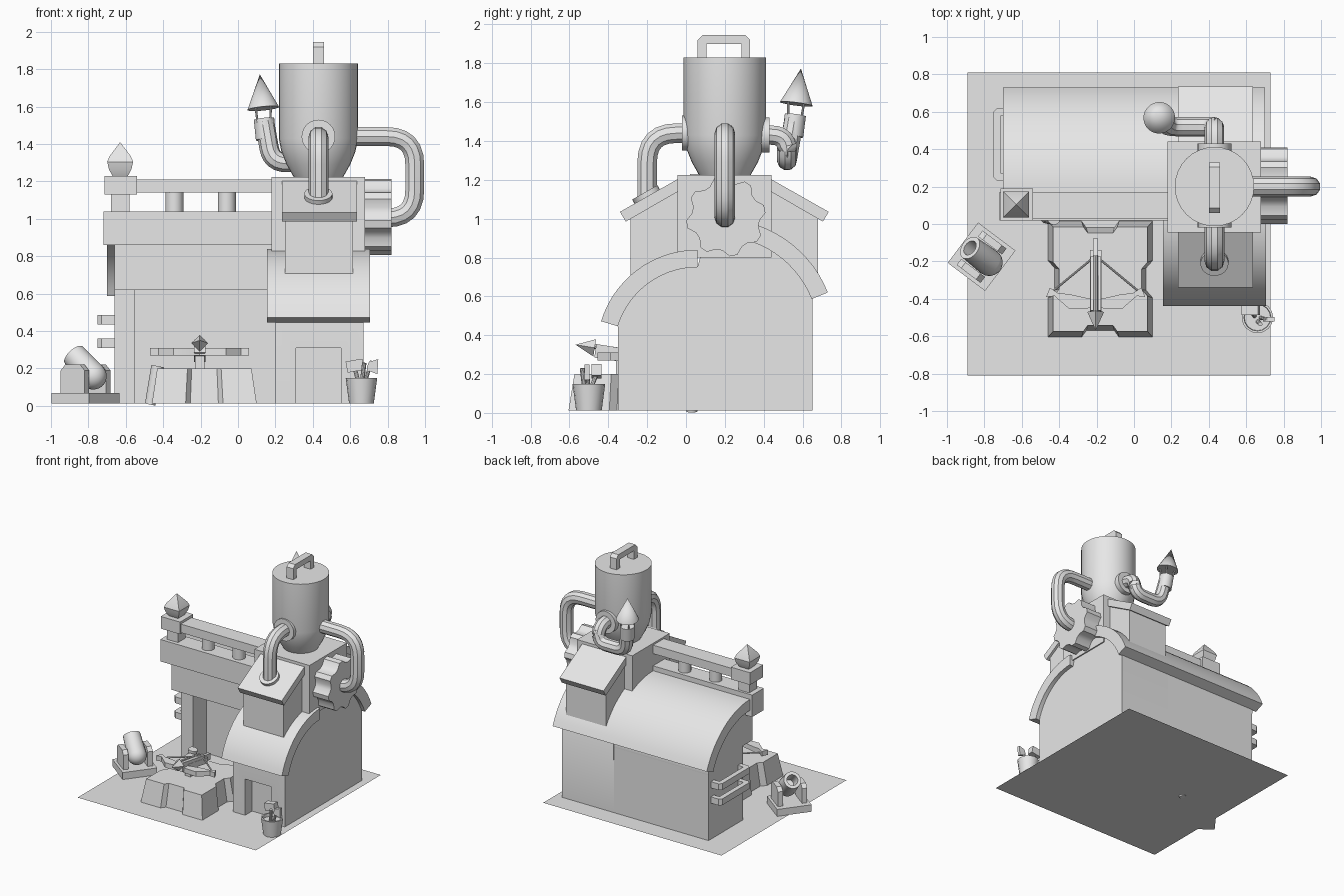
import bpy, bmesh
from math import sin, cos, pi, radians, sqrt
from mathutils import Vector, Matrix

if "Cube" in bpy.data.objects:
    bpy.data.objects.remove(bpy.data.objects["Cube"])

grey = bpy.data.materials.new("plain_grey")
grey.use_nodes = True
grey.diffuse_color = (0.8, 0.8, 0.8, 1)
grey.node_tree.nodes["Principled BSDF"].inputs["Base Color"].default_value = (0.8, 0.8, 0.8, 1)
parts = []


def finish(name, bm):
    bmesh.ops.remove_doubles(bm, verts=bm.verts, dist=1e-5)
    bmesh.ops.recalc_face_normals(bm, faces=bm.faces)
    mesh = bpy.data.meshes.new(name)
    bm.to_mesh(mesh)
    bm.free()
    obj = bpy.data.objects.new(name, mesh)
    bpy.context.collection.objects.link(obj)
    mesh.materials.append(grey)
    parts.append(obj)
    return obj


def box(name, x, y, z, matrix=None):
    """Box from (low, high) ranges, optionally placed by a matrix."""
    bm = bmesh.new()
    bmesh.ops.create_cube(bm, size=1)
    for v in bm.verts:
        v.co = [r[0] + (c + 0.5) * (r[1] - r[0]) for r, c in zip((x, y, z), v.co)]
    if matrix:
        bm.transform(matrix)
    return finish(name, bm)


def prism(name, pts, a, b, axis="x", pivot=(0, 0), taper=1):
    """Extrude an outline along x (points are y, z) or z (points are x, y)."""
    bm = bmesh.new()
    rings = []
    for h, s in ((a, 1), (b, taper)):
        ring = [(pivot[0] + (p - pivot[0]) * s, pivot[1] + (q - pivot[1]) * s) for p, q in pts]
        rings.append([bm.verts.new((h, p, q) if axis == "x" else (p, q, h)) for p, q in ring])
    bm.faces.new(rings[0])
    bm.faces.new(rings[1])
    for i in range(len(pts)):
        j = (i + 1) % len(pts)
        bm.faces.new((rings[0][i], rings[0][j], rings[1][j], rings[1][i]))
    return finish(name, bm)


def lathe(name, profile, base, axis=(0, 0, 1), sides=24, spin=0):
    """Revolve (radius, height) points about an axis through base."""
    bm = bmesh.new()
    rings = [[bm.verts.new((r * cos(spin + 2 * pi * i / sides), r * sin(spin + 2 * pi * i / sides), h))
              for i in range(sides)] for r, h in profile]
    for lo, hi in zip(rings, rings[1:]):
        for i in range(sides):
            j = (i + 1) % sides
            bm.faces.new((lo[i], lo[j], hi[j], hi[i]))
    for end, ring in ((profile[0], rings[0]), (profile[-1], rings[-1])):
        if end[0] > 0:
            bm.faces.new(ring)
    turn = Vector(axis).to_track_quat("Z", "Y").to_matrix().to_4x4()
    bm.transform(Matrix.Translation(base) @ turn)
    return finish(name, bm)


def pipe(name, pts, radius, bend=0.1):
    """Round tube through points with rounded corners."""
    pts = [Vector(p) for p in pts]
    path = [pts[0]]
    for a, b, c in zip(pts, pts[1:], pts[2:]):
        p, q = b + (a - b).normalized() * bend, b + (c - b).normalized() * bend
        path += [p * (1 - t) ** 2 + b * 2 * t * (1 - t) + q * t * t for t in (k / 6 for k in range(7))]
    path.append(pts[-1])
    curve = bpy.data.curves.new(name, "CURVE")
    curve.dimensions = "3D"
    curve.bevel_depth, curve.bevel_resolution, curve.use_fill_caps = radius, 3, True
    spline = curve.splines.new("POLY")
    spline.points.add(len(path) - 1)
    for sp, co in zip(spline.points, path):
        sp.co = (*co, 1)
    obj = bpy.data.objects.new(name, curve)
    bpy.context.collection.objects.link(obj)
    mesh = bpy.data.meshes.new_from_object(obj.evaluated_get(bpy.context.evaluated_depsgraph_get()))
    bpy.data.objects.remove(obj)
    bm = bmesh.new()
    bm.from_mesh(mesh)
    return finish(name, bm)


def arc(cy, cz, r, start, end, n=14):
    return [(cy + r * cos(radians(start + (end - start) * i / n)),
             cz + r * sin(radians(start + (end - start) * i / n))) for i in range(n + 1)]


# Ground sheet
bm = bmesh.new()
bm.faces.new([bm.verts.new(p) for p in
              ((-0.89, -0.81, 0.013), (0.73, -0.81, 0.013), (0.73, 0.81, 0.013), (-0.89, 0.81, 0.013))])
finish("ground", bm)
G = 0.013

# Curved roofs
back = (0.17, 0.397)
front = (0.06, 0.32)
prism("back_roof", arc(*back, 0.603, 90, 21.7) + arc(*back, 0.513, 21.7, 90), -0.7, 0.7)
prism("front_roof", arc(*front, 0.52, 90, 163) + arc(*front, 0.43, 163, 90), 0.155, 0.705)

# Hall: solid upper storey over a recessed porch
back_arc = arc(*back, 0.52, 90, 22)
prism("hall_upper", [(0.08, 0.62), (0.08, 0.9)] + back_arc + [(0.65, 0.55), (0.38, 0.55), (0.38, 0.62)], -0.66, 0.2)
box("porch_pillar", (-0.66, -0.55), (0.2, 0.65), (G, 0.62))
box("hall_back", (-0.66, 0.2), (0.38, 0.65), (G, 0.6))

# Side wing with a cut doorway
wing = prism("wing", [(-0.35, G), (-0.35, 0.45)] + arc(*front, 0.435, 160, 90) + [(0.1, 0.9)]
             + back_arc + [(0.65, G)], 0.2, 0.67)
cutter = box("door_cutter", (0.31, 0.55), (-0.5, -0.26), (-0.1, 0.31))
parts.remove(cutter)
cutter.hide_render = True
cut = wing.modifiers.new("doorway", "BOOLEAN")
cut.operation, cut.object, cut.solver = "DIFFERENCE", cutter, "EXACT"
bpy.context.view_layer.objects.active = wing
bpy.ops.object.modifier_apply(modifier="doorway")
bpy.data.objects.remove(cutter)

# Long beam, balustrade and finial
box("beam", (-0.72, 0.68), (0.02, 0.17), (0.86, 1.04))
box("rail", (-0.6, 0.2), (0.03, 0.17), (1.14, 1.21))
for x in (-0.34, -0.06):
    lathe("baluster", [(0.048, 0), (0.048, 0.11)], (x, 0.1, 1.035), sides=16)
box("corner_post", (-0.68, -0.58), (0.05, 0.15), (1.04, 1.14))
box("corner_block", (-0.715, -0.54), (0.02, 0.19), (1.13, 1.23))
lathe("finial", [(0.055, 0), (0.085, 0.04), (0.098, 0.08), (0.08, 0.11), (0, 0.185)],
      (-0.63, 0.105, 1.225), sides=4, spin=pi / 4)

# Tower block with a dormer at front and back
box("tower_block", (0.18, 0.68), (-0.045, 0.44), (0.8, 1.225))
for name, f in (("front", lambda y: y), ("back", lambda y: 0.395 - y)):
    prism(name + "_dormer", [(f(y), z) for y, z in ((-0.285, 0.66), (-0.285, 1.01), (0, 1.17), (0, 0.66))], 0.25, 0.615)
    prism(name + "_dormer_roof", [(f(y), z) for y, z in
          ((-0.34, 1.035), (-0.04, 1.205), (-0.04, 1.14), (-0.31, 0.985))], 0.235, 0.635)

# Tank with lid handle
lathe("tank", [(0.13, 0), (0.17, 0.07), (0.198, 0.14), (0.212, 0.21), (0.212, 0.61)],
      (0.43, 0.2, 1.22), sides=32)
prism("tank_handle", [(0.06, 1.82), (0.06, 1.92), (0.085, 1.945), (0.305, 1.945), (0.33, 1.92), (0.33, 1.82),
                      (0.285, 1.82), (0.285, 1.9), (0.105, 1.9), (0.105, 1.82)], 0.4, 0.46)

# Pipes, collars and gear
pipe("side_pipe", [(0.6, 0.2, 1.44), (0.945, 0.2, 1.44), (0.945, 0.2, 1.005), (0.78, 0.2, 1.005)], 0.053, 0.15)
pipe("front_pipe", [(0.43, 0.03, 1.44), (0.43, -0.2, 1.44), (0.43, -0.2, 1.08)], 0.053, 0.15)
pipe("back_pipe", [(0.43, 0.37, 1.43), (0.43, 0.52, 1.43), (0.43, 0.52, 1.3), (0.18, 0.52, 1.3),
                   (0.14, 0.56, 1.53)], 0.052, 0.08)
lathe("front_collar", [(0.09, 0), (0.09, 0.05)], (0.43, 0.03, 1.44), (0, -1, 0))
lathe("back_collar", [(0.09, 0), (0.09, 0.05)], (0.43, 0.38, 1.43), (0, 1, 0))
lathe("roof_collar", [(0.075, 0), (0.075, 0.035)], (0.43, -0.195, 1.105), (0, -0.5, 0.87))
prism("gear", [(0.205 + r * cos(a), 1.01 + r * sin(a)) for r, a in
               ((0.205 if i % 4 < 2 else 0.175, (i + 0.5) * pi / 16) for i in range(32))], 0.66, 0.82)

# Chimney cap on thin struts
lean = Vector((-0.1, 0.13, 1)).normalized()
lathe("chimney_cap", [(0.085, 0), (0, 0.185)], (0.135, 0.568, 1.59), lean)
lathe("chimney_sleeve", [(0.055, 0), (0.055, 0.11)], (0.15, 0.549, 1.425), lean)
for sx, sy in ((1, 1), (1, -1), (-1, 1), (-1, -1)):
    pipe("cap_strut", [(0.138 + sx * 0.033, 0.56 + sy * 0.033, 1.51),
                       (0.135 + sx * 0.042, 0.568 + sy * 0.042, 1.61)], 0.006)

# Wall brackets on the left end
for z in (0.335, 0.46):
    prism("wall_bracket", [(-0.65, 0.23), (-0.73, 0.23), (-0.75, 0.25), (-0.75, 0.6), (-0.73, 0.62), (-0.65, 0.62),
                           (-0.65, 0.58), (-0.71, 0.58), (-0.71, 0.27), (-0.65, 0.27)], z - 0.026, z + 0.026, "z")

# Leaning log by the porch
lathe("leaning_log", [(0.028, 0), (0.035, 0.21)], (-0.47, 0.03, 0.007), (0.2, 0, 1), 12)

# Notched stone platform
quarter = [(0.28, 0.07), (0.28, 0.31), (0.1, 0.31), (0.075, 0.275)]
quarter = [(0.245, 0.06), (0.28, 0.1)] + quarter[1:]
outline = quarter + [(-x, y) for x, y in reversed(quarter)]
outline += [(-x, -y) for x, y in outline]
prism("platform", [(x - 0.18, y - 0.295) for x, y in outline], G, 0.2, "z", (-0.18, -0.295), 0.9)

# Bolt thrower
X = -0.205
half = [(0.03, -0.45), (0.14, -0.455), (0.22, -0.385), (0.265, -0.39), (0.245, -0.34), (0.2, -0.37), (0.14, -0.375), (0.03, -0.4)]
for side in (1, -1):
    prism("bow_arm", [(X + side * x, y) for x, y in [(0, -0.44)] + half + [(0, -0.39)]], 0.27, 0.31, "z")
    pipe("bow_string", [(X + side * 0.23, -0.36, 0.29), (X, -0.17, 0.29)], 0.006)
tilt = Matrix.Translation((X, -0.28, 0.285)) @ Matrix.Rotation(radians(-9), 4, "X")
box("stock", (-0.03, 0.03), (-0.19, 0.14), (-0.03, 0.015), tilt)
box("stock_tail", (-0.013, 0.013), (0.1, 0.2), (-0.02, 0.03), tilt)
for s in (1, -1):
    box("stock_guide", (s * 0.02 - 0.008, s * 0.02 + 0.008), (-0.19, 0.1), (0.015, 0.04), tilt)
lathe("bolt", [(0.012, 0), (0.012, 0.32)], (X, -0.17, 0.3), (0, -1, 0.14), 8)
lathe("bolt_head", [(0.045, 0), (0, 0.1)], (X, -0.47, 0.335), (0, -1, 0.16), 4)
box("bow_stand", (X - 0.025, X + 0.025), (-0.36, -0.26), (0.19, 0.28))

# Mortar on a turned base
turn = Matrix.Translation((-0.815, -0.175, 0)) @ Matrix.Rotation(radians(-37), 4, "Z")
box("mortar_base", (-0.125, 0.125), (-0.135, 0.135), (G, 0.07), turn)
for s in (1, -1):
    prism("mortar_cheek", [(-0.08, 0.06), (-0.08, 0.19), (-0.05, 0.22), (0.05, 0.22), (0.08, 0.19), (0.08, 0.06)],
          s * 0.075, s * 0.115).data.transform(turn @ Matrix.Rotation(pi / 2, 4, "Z"))
ball = [(0.073 * sin(a), -0.073 * cos(a)) for a in (i * pi / 12 for i in range(7))]
lathe("mortar_barrel", ball + [(0.066, 0.17), (0.042, 0.17), (0.036, 0.06), (0, 0.06)],
      (-0.775, -0.205, 0.16), (-0.66, 0.5, 0.72), 20)

# Tool bucket
lathe("bucket", [(0.066, 0), (0.084, 0.135), (0.072, 0.135), (0.07, 0.11), (0, 0.11)], (0.66, -0.5, G), sides=16)
pipe("hammer_handle", [(0.65, -0.5, 0.1), (0.625, -0.46, 0.2)], 0.011)
box("hammer_head", (-0.045, 0.045), (-0.026, 0.026), (-0.03, 0.03),
    Matrix.Translation((0.625, -0.46, 0.215)) @ Matrix.Rotation(radians(-10), 4, "Y"))
pipe("axe_handle", [(0.67, -0.5, 0.1), (0.715, -0.51, 0.24)], 0.01)
axe = [(0.69, 0.21), (0.7, 0.235), (0.75, 0.25), (0.745, 0.17), (0.69, 0.19)]
prism("axe_head", [(x, z) for x, z in axe], -0.012, 0.012, "z").data.transform(
    Matrix.Translation((0, -0.51, 0)) @ Matrix.Rotation(pi / 2, 4, "X"))
pipe("stake", [(0.66, -0.52, 0.1), (0.675, -0.535, 0.23)], 0.012)

# Smooth the rounded parts, keep hard edges
bpy.ops.object.select_all(action="DESELECT")
for obj in parts:
    obj.select_set(True)
bpy.context.view_layer.objects.active = parts[0]
bpy.ops.object.shade_smooth_by_angle(angle=radians(35))
